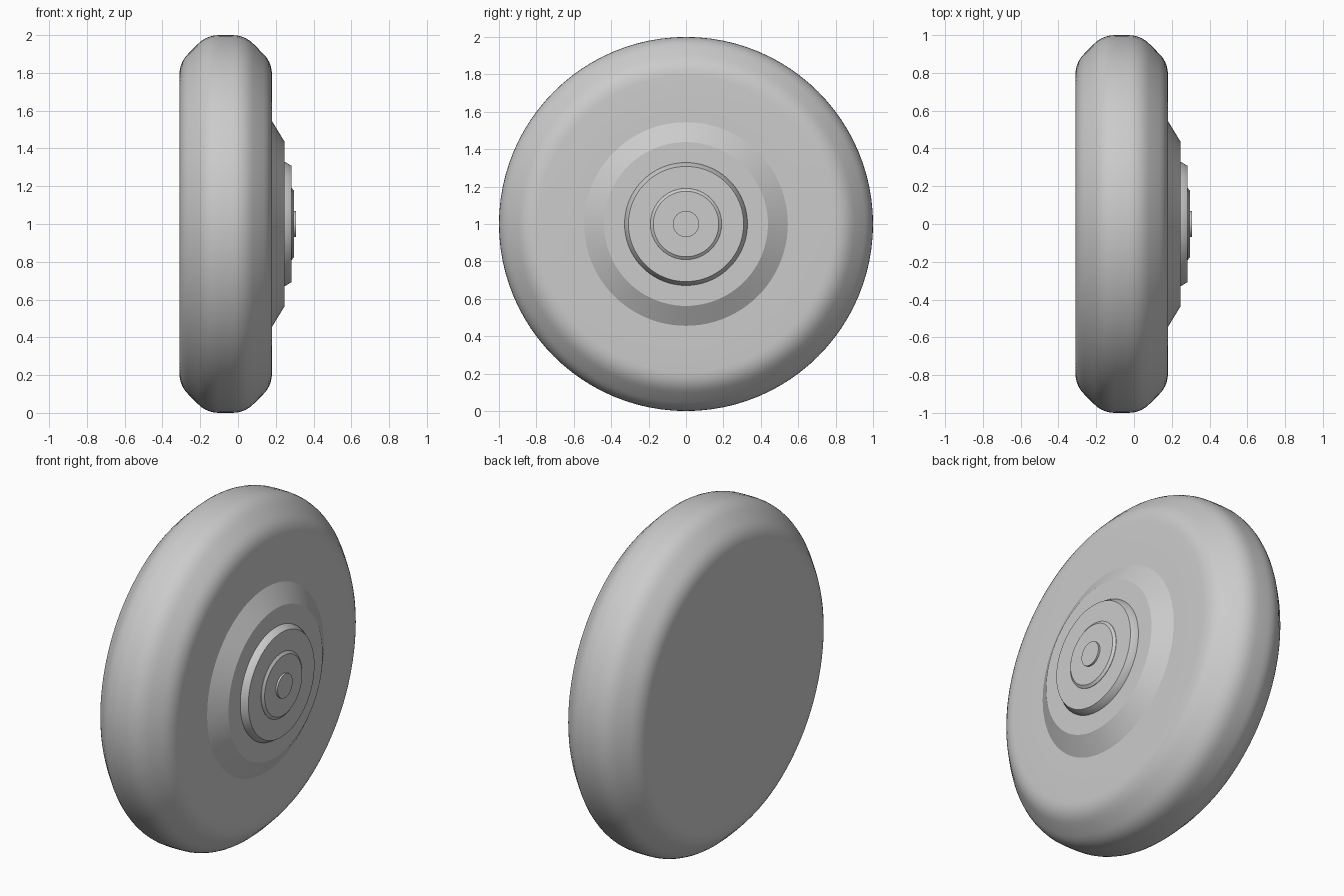
import bpy, bmesh, math
from mathutils import Vector, Matrix

if "Cube" in bpy.data.objects:
    bpy.data.objects.remove(bpy.data.objects["Cube"])

SEG = 96


def rounded(points, size, steps=5):
    """Round the inner corners of an (x, radius) profile."""
    pts = [Vector(p) for p in points]
    out = [pts[0]]
    for a, b, c in zip(pts, pts[1:], pts[2:]):
        p = b + (a - b).normalized() * size
        q = b + (c - b).normalized() * size
        for i in range(steps + 1):
            t = i / steps
            out.append(p * (1 - t) ** 2 + b * 2 * t * (1 - t) + q * t * t)
    return out + [pts[-1]]


def lathe(name, profile):
    """Spin an (x, radius) profile around the axle and cap both ends."""
    bm = bmesh.new()
    rings = []
    for x, r in profile:
        rings.append([bm.verts.new((x, r * math.cos(2 * math.pi * i / SEG),
                                    r * math.sin(2 * math.pi * i / SEG)))
                      for i in range(SEG)])
    for a, b in zip(rings, rings[1:]):
        for i in range(SEG):
            j = (i + 1) % SEG
            bm.faces.new((a[i], a[j], b[j], b[i]))
    bm.faces.new(rings[0])
    bm.faces.new(rings[-1])
    bmesh.ops.recalc_face_normals(bm, faces=bm.faces)
    mesh = bpy.data.meshes.new(name)
    bm.to_mesh(mesh)
    bm.free()
    ob = bpy.data.objects.new(name, mesh)
    ob.location.z = 1
    bpy.context.collection.objects.link(ob)
    bpy.ops.object.select_all(action='DESELECT')
    ob.select_set(True)
    bpy.context.view_layer.objects.active = ob
    bpy.ops.object.shade_smooth_by_angle(angle=math.radians(30))
    return ob


# Tyre: wide disc with rounded, chamfered shoulders
lathe("tyre", rounded([(-0.31, 0.60), (-0.31, 0.855), (-0.165, 1.0),
                       (0.035, 1.0), (0.18, 0.855), (0.18, 0.60)], 0.065))

# Stepped hub on the outer face
lathe("hub_cone", [(0.16, 0.577), (0.245, 0.438)])
lathe("hub_plate", [(0.235, 0.33), (0.25, 0.328), (0.283, 0.308)])
lathe("hub_cap", [(0.27, 0.192), (0.285, 0.19), (0.296, 0.175)])
lathe("axle_end", [(0.28, 0.07), (0.307, 0.07)])
